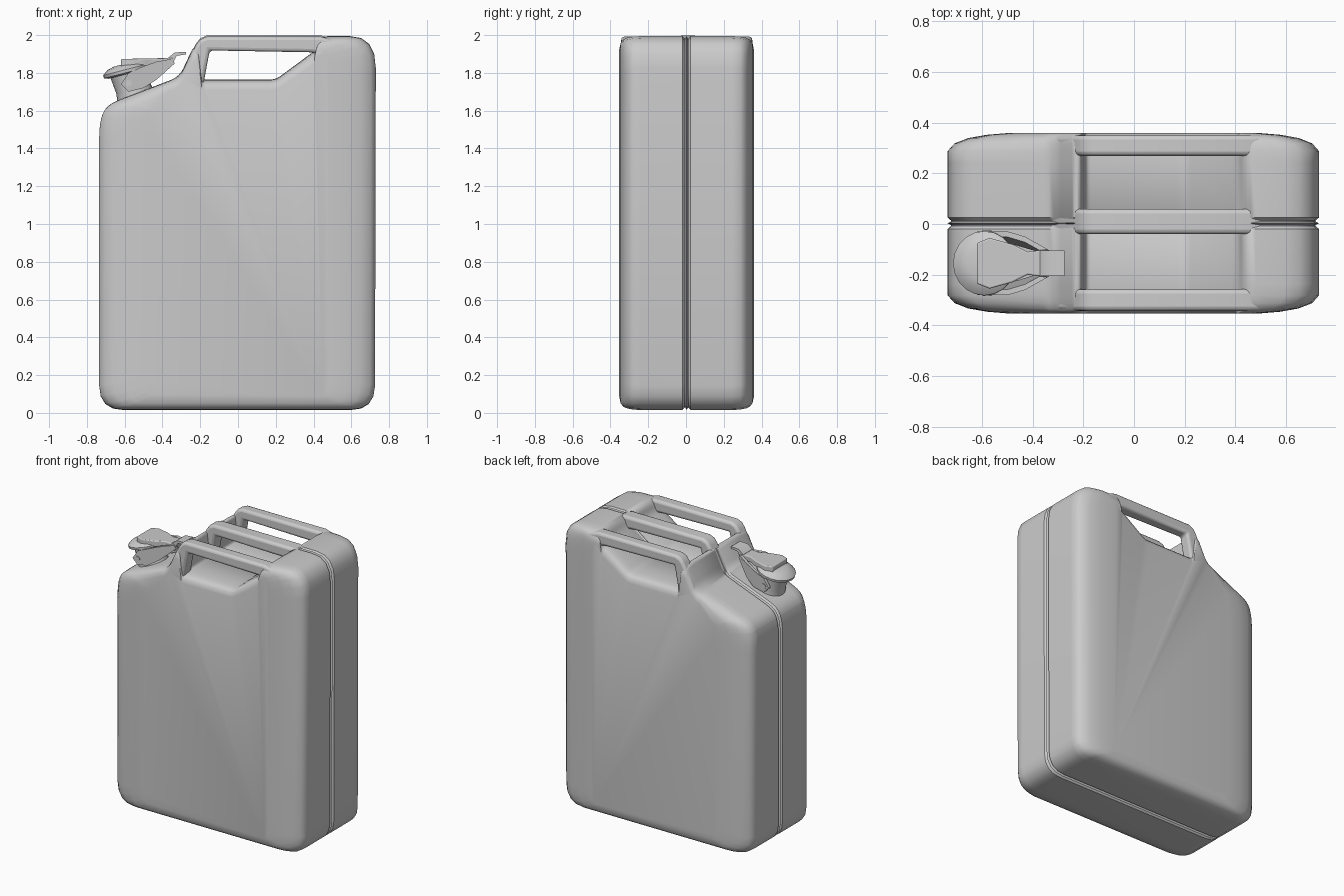
import bpy, bmesh, math
from mathutils import Vector

if "Cube" in bpy.data.objects:
    bpy.data.objects.remove(bpy.data.objects["Cube"])


def finish(name, bm, angle=40, bevel=0.0):
    bmesh.ops.recalc_face_normals(bm, faces=bm.faces)
    me = bpy.data.meshes.new(name)
    bm.to_mesh(me)
    bm.free()
    ob = bpy.data.objects.new(name, me)
    bpy.context.collection.objects.link(ob)
    if bevel:
        m = ob.modifiers.new("bevel", 'BEVEL')
        m.width, m.segments, m.limit_method = bevel, 3, 'ANGLE'
        m.angle_limit = math.radians(40)
    bpy.ops.object.select_all(action='DESELECT')
    bpy.context.view_layer.objects.active = ob
    ob.select_set(True)
    bpy.ops.object.shade_smooth_by_angle(angle=math.radians(angle))
    return ob


def rounded(corners, n=5):
    """Closed outline whose corners (x, z, cut distance) become small curves."""
    out = []
    for i, (x, z, d) in enumerate(corners):
        p = Vector((x, z))
        a = Vector(corners[i - 1][:2])
        b = Vector(corners[(i + 1) % len(corners)][:2])
        s = p + (a - p).normalized() * min(d, (a - p).length * 0.48)
        e = p + (b - p).normalized() * min(d, (b - p).length * 0.48)
        for k in range(n):
            t = k / (n - 1)
            out.append(s * (1 - t) ** 2 + p * 2 * t * (1 - t) + e * t * t)
    return out


def loft(bm, rings):
    loops = [[bm.verts.new(c) for c in ring] for ring in rings]
    n = len(loops[0])
    for r0, r1 in zip(loops, loops[1:]):
        for i in range(n):
            bm.faces.new((r0[i], r0[(i + 1) % n], r1[(i + 1) % n], r1[i]))
    bm.faces.new(loops[0])
    bm.faces.new(loops[-1])


def prism(name, pts, y0, y1, bevel=0.0, shift=None):
    bm = bmesh.new()
    f = shift or (lambda x: 0.0)
    loft(bm, [[(x, y + f(x), z) for x, z in pts] for y in (y0, y1)])
    return finish(name, bm, 40, bevel)


# can body: one side outline, lofted through the depth with a seam groove
outline = rounded([
    (-0.735, 0.015, 0.13), (0.725, 0.015, 0.13), (0.73, 1.995, 0.17),
    (0.44, 1.995, 0.04), (0.41, 1.92, 0.03), (0.2, 1.765, 0.03),
    (-0.19, 1.765, 0.02), (-0.21, 1.935, 0.015), (-0.238, 1.935, 0.02),
    (-0.31, 1.78, 0.05), (-0.70, 1.63, 0.07), (-0.735, 1.53, 0.08)])


def body_ring(y, k, s, sz):
    # k squeezes only the outer part of the width, to round the side edges
    ring = []
    for x, z in outline:
        if abs(x) > 0.4:
            x = math.copysign(0.4 + (abs(x) - 0.4) * k, x)
        ring.append((x * s, y + 0.003, 1 + (z - 1) * sz))
    return ring


half = [(0.357, 0.25, 1, 0.925), (0.349, 0.54, 1, 0.963), (0.336, 0.76, 1, 0.981),
        (0.315, 0.92, 1, 0.991), (0.285, 1, 1, 0.997), (0.24, 1, 1, 1),
        (0.022, 1, 1, 1), (0.011, 1, 0.982, 0.987), (0.007, 1, 0.982, 0.987)]
spec = [(-y, k, a, b) for y, k, a, b in half] + [(0, 1, 1.0, 1.0)]
spec += half[::-1]
bm = bmesh.new()
loft(bm, [body_ring(*s) for s in spec])
finish("can_body", bm, 45)

# three carrying handles
for name, yc, w, drop in (("front_handle", -0.300, 0.086, 0.006),
                          ("middle_handle", 0.01, 0.10, 0.0),
                          ("back_handle", 0.310, 0.082, 0.006)):
    bar = [(-0.335, 1.735), (-0.308, 1.785), (-0.222, 1.955), (-0.2, 1.983),
           (-0.165, 1.998), (0.44, 1.998), (0.56, 1.965), (0.5, 1.88),
           (0.39, 1.915), (-0.15, 1.925), (-0.185, 1.735)]
    prism(name, [(x, z - drop) for x, z in bar], yc - w / 2, yc + w / 2, 0.018)

# spout neck and lid: turned profile about a tilted axis
SY = -0.155


def turned(name, base, axis, profile, n=20):
    q = Vector((0, 0, 1)).rotation_difference(Vector(axis))
    rings = []
    for r, h in profile:
        ring = []
        for i in range(n):
            a = 2 * math.pi * i / n
            ring.append(Vector(base) + q @ Vector((r * math.cos(a), r * math.sin(a), h)))
        rings.append(ring)
    bm = bmesh.new()
    loft(bm, rings)
    return finish(name, bm, 40)


turned("spout_neck", (-0.53, SY, 1.64), (-0.3, 0, 0.95),
       [(0.115, -0.02), (0.102, 0.04), (0.094, 0.08), (0.098, 0.17)])
turned("spout_lid", (-0.585, SY, 1.795), (-0.25, 0, 0.97),
       [(0.105, 0.0), (0.126, 0.008), (0.127, 0.024), (0.10, 0.045), (0.06, 0.055)])

# clamp plate on the lid, tapering to the thumb tab
bm = bmesh.new()
plan = [(-0.62, 0.08), (-0.57, 0.10), (-0.48, 0.075), (-0.42, 0.045), (-0.345, 0.055)]
xy = plan + [(x, -y) for x, y in reversed(plan)]
loft(bm, [[(x, SY + y, z + (x + 0.5) * 0.02) for x, y in xy] for z in (1.835, 1.876)])
finish("clamp_plate", bm, 40, 0.006)
prism("thumb_tab", [(-0.37, 1.85), (-0.37, 1.88), (-0.335, 1.908), (-0.275, 1.912),
                    (-0.275, 1.898), (-0.325, 1.89), (-0.345, 1.85)],
      SY - 0.05, SY + 0.05)

# clamp arms either side, bending in towards the tab
for side, name in ((-1, "clamp_arm_front"), (1, "clamp_arm_back")):
    yo = SY + side * 0.115
    prism(name, [(-0.62, 1.74), (-0.58, 1.70), (-0.50, 1.72), (-0.43, 1.765),
                 (-0.335, 1.85), (-0.345, 1.875), (-0.43, 1.86), (-0.50, 1.835),
                 (-0.58, 1.80)],
          yo - 0.011, yo + 0.011,
          shift=lambda x, s=side: -s * 0.075 * max(0, (x + 0.5) / 0.165) ** 1.5)

# hinge pin through the neck
bm = bmesh.new()
loft(bm, [[(-0.58 + 0.018 * math.cos(i * math.pi / 5), y,
            1.745 + 0.018 * math.sin(i * math.pi / 5)) for i in range(10)]
          for y in (SY - 0.13, SY + 0.13)])
finish("hinge_pin", bm)
